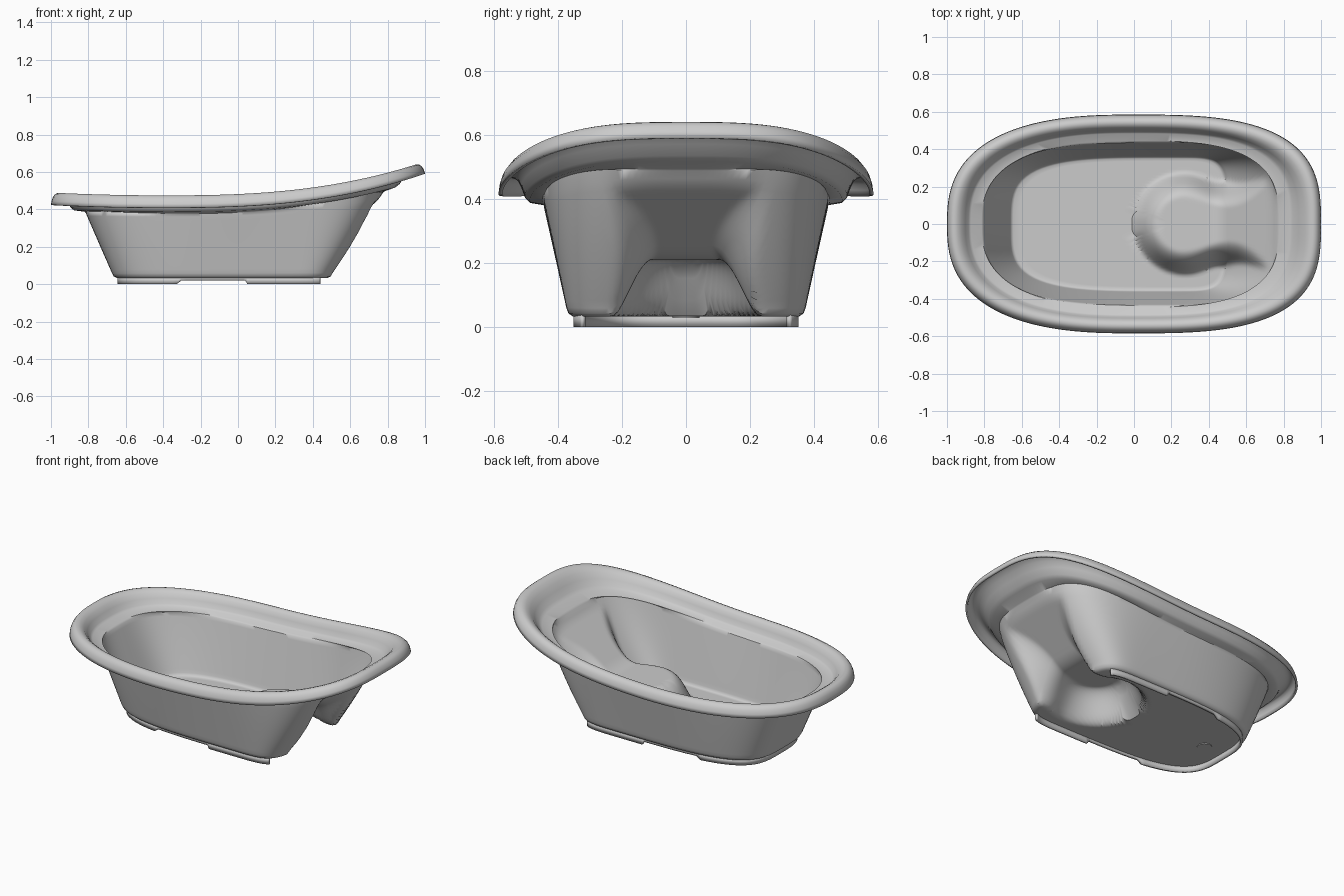
import bpy, bmesh, math

if "Cube" in bpy.data.objects:
    bpy.data.objects.remove(bpy.data.objects["Cube"])

SEG = 200
FLOOR = 0.045


def rim_z(x):
    """Height of the rim crest along the length of the tub."""
    if x > -0.4:
        return 0.475 + 0.165 * ((x + 0.4) / 1.35) ** 2.6
    return 0.475 + 0.015 * ((-0.4 - x) / 0.6) ** 2


def outline(ring, ang):
    """Point on an oval with different left and right halves."""
    xl, xr, w, cx, nl, nr = ring[:6]
    c, s = math.cos(ang), math.sin(ang)
    a, n = (xr - cx, nr) if c > 0 else (cx - xl, nl)
    r = (abs(c / a) ** n + abs(s / w) ** n) ** (-1 / n)
    return cx + r * c, r * s


def smax(a, b, k):
    h = max(k - abs(a - b), 0) / k
    return max(a, b) + h * h * k / 4


def seat_z(x, y):
    """Round-headed seat with a neck that widens into the backrest."""
    if x < 0.27:
        d = math.hypot(x - 0.27, y) - 0.18
    elif x < 0.5:
        d = abs(y) - (0.1525 + 0.0275 * math.cos(math.pi * (x - 0.27) / 0.23))
    else:
        d = abs(y) - (0.125 + 0.19 * ((x - 0.5) / 0.26) ** 2)
    top = smax(0.222, 0.222 + (x - 0.45) * 0.81, 0.04)
    return top - 2 * smax(d, 0, 0.04)


def lerp(a, b, t):
    return tuple(p + (q - p) * t for p, q in zip(a, b))


def finish(name, bm, angle=40):
    me = bpy.data.meshes.new(name)
    bm.to_mesh(me)
    bm.free()
    ob = bpy.data.objects.new(name, me)
    bpy.context.collection.objects.link(ob)
    bpy.ops.object.select_all(action='DESELECT')
    ob.select_set(True)
    bpy.context.view_layer.objects.active = ob
    bpy.ops.object.shade_smooth_by_angle(angle=math.radians(angle))
    return ob


def thicken(ob, t, offset):
    m = ob.modifiers.new("thickness", 'SOLIDIFY')
    m.thickness, m.offset = t, offset


# Rings: x left, x right, half width, centre x, left power, right power, rise, drop
floor_edge = (-0.645, 0.485, 0.350, 0.2, 3.7, 5, 0, -0.09)
wall_foot = (-0.662, 0.502, 0.362, 0.2, 3.7, 5, 0.05, -0.09)
wall_top = (-0.805, 0.765, 0.435, 0.1, 3.0, 3.5, 1, -0.092)
rings = []
for i in range(1, 25):
    s = i / 24
    rings.append((0.2 - 0.845 * s, 0.2 + 0.285 * s, 0.350 * s) + floor_edge[3:])
rings.append(lerp(floor_edge, wall_foot, 0.65)[:6] + (0.015, -0.09))
rings += [lerp(wall_foot, wall_top, i / 16) for i in range(17)]
inner_count = len(rings)

# Ledge and rolled rim, from the inside outwards
for xl, xr, w, drop in [(-0.815, 0.775, 0.445, -0.084), (-0.872, 0.835, 0.483, -0.078),
                        (-0.885, 0.855, 0.493, -0.068), (-0.902, 0.880, 0.503, -0.040),
                        (-0.922, 0.905, 0.515, -0.016), (-0.943, 0.930, 0.530, -0.003),
                        (-0.962, 0.952, 0.547, 0.0), (-0.978, 0.970, 0.562, -0.007),
                        (-0.990, 0.985, 0.575, -0.024), (-0.997, 0.995, 0.582, -0.045),
                        (-1.0, 1.0, 0.585, -0.066)]:
    rings.append((xl, xr, w, 0, 2.6, 3.0, 1, drop))

# Tub shell with the seat and backrest pressed into it
bm = bmesh.new()
prev = None
for idx, ring in enumerate(rings):
    row = []
    for j in range(SEG):
        x, y = outline(ring, 2 * math.pi * j / SEG)
        z = FLOOR + (rim_z(x) + ring[7] - FLOOR) * ring[6]
        if idx < inner_count:
            z = smax(z, min(seat_z(x, y), rim_z(x) - 0.092), 0.025)
        row.append(bm.verts.new((x, y, z)))
    for j in range(SEG):
        k = (j + 1) % SEG
        if prev:
            bm.faces.new((prev[j], row[j], row[k], prev[k]))
    if not prev:
        bm.faces.new(row)
    prev = row
bm.normal_update()
thicken(finish("tub_shell", bm), 0.012, -1)

# Foot rib under the floor edge, open at the back and notched on both sides
foot = (-0.637, 0.50, 0.345, 0.2, 3.7, 5)
bm = bmesh.new()
prev = None
start = 0.93
angles = [start + (2 * math.pi - 2 * start) * i / 160 for i in range(161)]
for a in angles:
    x, y = outline(foot, a)
    if x > 0.45:
        continue
    low = 0.02 if -0.31 < x < 0.05 else 0.0
    pair = (bm.verts.new((x, y, low)), bm.verts.new((x, y, 0.04)))
    if prev:
        bm.faces.new((prev[0], pair[0], pair[1], prev[1]))
    prev = pair
thicken(finish("foot_rib", bm, 30), 0.014, 0)

# Drain plug, showing inside and underneath
bm = bmesh.new()
bmesh.ops.create_cone(bm, cap_ends=True, segments=16, radius1=0.042, radius2=0.042, depth=0.02)
finish("drain_plug", bm, 30).location = (-0.51, 0, 0.039)
